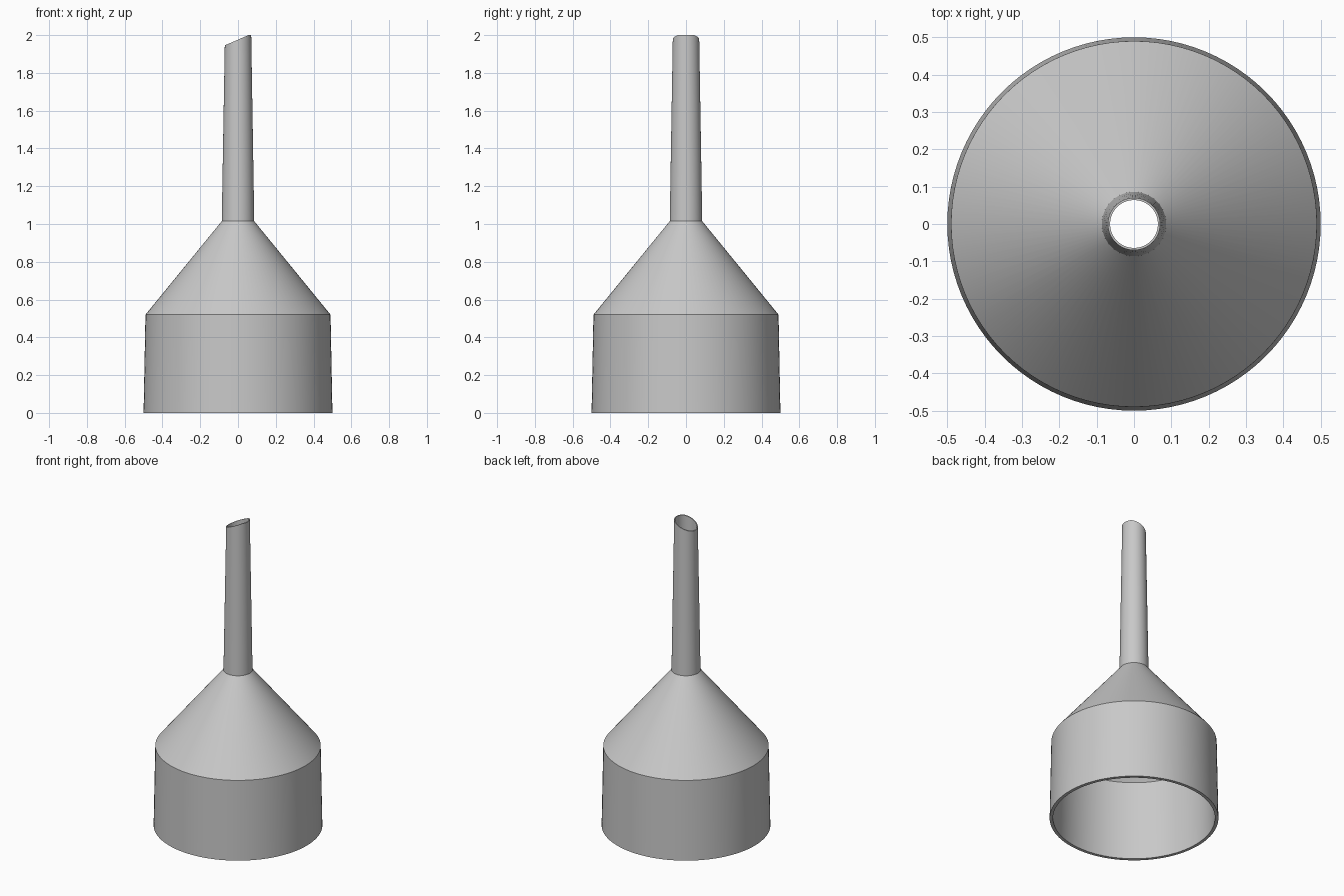
import bpy
import bmesh
from math import cos, sin, tau, radians

SEGMENTS = 96
TOP = 2.0

cube = bpy.data.objects.get("Cube")
if cube:
    bpy.data.objects.remove(cube, do_unlink=True)

# Plain grey material
grey = bpy.data.materials.new("plain_grey")
grey.use_nodes = True
colour = (0.58, 0.58, 0.58, 1.0)
grey.diffuse_color = colour
grey.node_tree.nodes["Principled BSDF"].inputs["Base Color"].default_value = colour

# Closed wall section as (radius, height): up the outside, down the inside
section = [(0.5, 0), (0.49, 0.52), (0.086, 1.015), (0.07, TOP),
           (0.064, TOP), (0.073, 1.015), (0.472, 0.515), (0.48, 0)]


def slanted(x, z):
    """Cut the spout tip at an angle, leaving a small level lip."""
    return min(TOP, 1.976 + 0.43 * x) if z == TOP else z


# Hollow funnel: collar, cone and spout in one wall
bm = bmesh.new()
rings = []
for radius, z in section:
    ring = []
    for i in range(SEGMENTS):
        a = tau * i / SEGMENTS
        x, y = radius * cos(a), radius * sin(a)
        ring.append(bm.verts.new((x, y, slanted(x, z))))
    rings.append(ring)

for k, lower in enumerate(rings):
    upper = rings[(k + 1) % len(rings)]
    for i in range(SEGMENTS):
        j = (i + 1) % SEGMENTS
        bm.faces.new((lower[i], lower[j], upper[j], upper[i]))
bmesh.ops.recalc_face_normals(bm, faces=bm.faces)

mesh = bpy.data.meshes.new("funnel")
bm.to_mesh(mesh)
bm.free()
mesh.materials.append(grey)
funnel = bpy.data.objects.new("funnel", mesh)
bpy.context.collection.objects.link(funnel)

# Smooth walls with crisp shoulder and rim edges
bpy.ops.object.select_all(action='DESELECT')
funnel.select_set(True)
bpy.context.view_layer.objects.active = funnel
bpy.ops.object.shade_smooth_by_angle(angle=radians(30))
